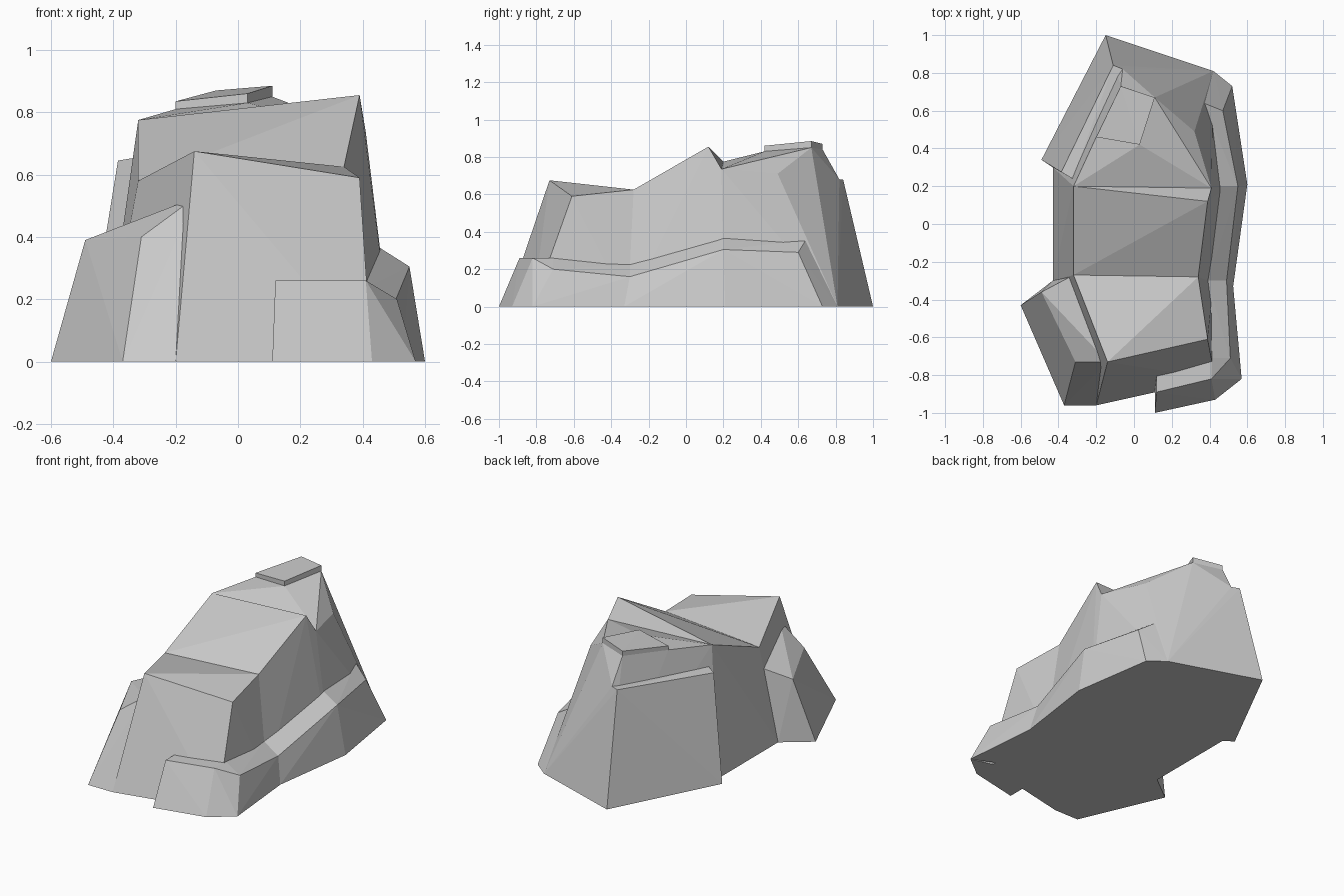
import bpy
import bmesh

default_cube = bpy.data.objects.get("Cube")
if default_cube:
    bpy.data.objects.remove(default_cube, do_unlink=True)

# One plain stone colour
stone = bpy.data.materials.new("light grey stone")
stone.use_nodes = True
stone_colour = (0.6, 0.6, 0.6, 1)
stone.diffuse_color = stone_colour
shader = next(node for node in stone.node_tree.nodes if node.type == "BSDF_PRINCIPLED")
shader.inputs["Base Color"].default_value = stone_colour
shader.inputs["Roughness"].default_value = 0.9


def ground(x, y):
    return (x, y, 0)


def chunk(name, *corners):
    """Make a faceted stone block that wraps tightly around its corners."""
    bm = bmesh.new()
    for corner in corners:
        bm.verts.new(corner)
    hull = bmesh.ops.convex_hull(bm, input=bm.verts[:])
    spare = [v for v in hull["geom_interior"] if isinstance(v, bmesh.types.BMVert)]
    bmesh.ops.delete(bm, geom=spare, context="VERTS")
    bmesh.ops.recalc_face_normals(bm, faces=bm.faces[:])
    mesh = bpy.data.meshes.new(name)
    bm.to_mesh(mesh)
    bm.free()
    mesh.materials.append(stone)
    block = bpy.data.objects.new(name, mesh)
    bpy.context.collection.objects.link(block)
    return block


# Corners shared by neighbouring blocks
step_left, step_right = (-.32, -.27, .58), (.34, -.28, .625)
crest_left, crest_right = (-.32, .2, .775), (.39, .12, .855)
dip_right = (.41, .19, .735)
brow_lip = (-.14, -.73, .525)
shelf_near, shelf_far = (-.325, .24, .655), (-.06, .82, .68)
foot_left_front, foot_left_back = ground(-.43, -.3), ground(-.43, .3)
foot_right_front, foot_right_back = ground(.42, -.31), ground(.5, .2)
foot_nose = ground(-.2, -.96)
foot_rear, foot_rear_right = ground(-.15, 1), ground(.42, .81)

# Low front mass with an upright brow above the sloping face
chunk("front_mass",
      foot_nose, ground(.43, -.82), foot_left_front, foot_right_front,
      brow_lip, (.39, -.61, .52), (-.14, -.73, .675), (.39, -.61, .59),
      step_left, step_right)

# Middle mass rising to the crest
chunk("middle_mass",
      foot_left_front, foot_right_front, foot_left_back, foot_right_back,
      step_left, step_right, crest_left, crest_right, dip_right)

# Rear mass sloping up to the summit
chunk("rear_mass",
      foot_left_back, foot_right_back, foot_rear, foot_rear_right,
      shelf_near, shelf_far, crest_left, dip_right,
      (.32, .49, .71), (.11, .67, .85), (.03, .42, .83),
      (-.2, .46, .81), (-.07, .73, .84))

# Shoulder boulder beside the front mass
chunk("left_shoulder",
      ground(-.6, -.43), ground(-.37, -.96), foot_nose, foot_left_front,
      (-.49, -.36, .39), (-.31, -.73, .4), brow_lip, (-.32, -.27, .455))

# Leaning buttress at the rear with a narrow shelf on top
chunk("rear_buttress",
      ground(-.49, .34), foot_rear, foot_left_back, foot_rear_right,
      (-.385, .275, .645), (-.11, .84, .68), shelf_near, shelf_far)

# Thin cap stone on the summit
cap_outline = [(-.2, .46, .835), (.03, .42, .86), (.11, .67, .885), (-.07, .73, .87)]
chunk("summit_cap", *cap_outline, *[(x, y, z - .04) for x, y, z in cap_outline])

# Winding side ledge: inner edge, outer edge and foot at each bend
ledge_bends = [
    [(.41, -.71, .26), (.51, -.71, .2), ground(.57, -.82)],
    [(.39, -.3, .225), (.49, -.3, .16), ground(.525, -.33)],
    [(.455, .2, .365), (.55, .2, .305), ground(.6, .21)],
    [(.37, .64, .355), (.47, .6, .29), ground(.52, .73)],
]
ledge_roots = [ground(.3, -.7), ground(.3, -.3), ground(.3, .2), foot_rear_right]
for index, part in enumerate(("front", "middle", "rear")):
    chunk("side_ledge_" + part,
          *ledge_bends[index], *ledge_bends[index + 1],
          ledge_roots[index], ledge_roots[index + 1])

# Block where the ledge turns the front corner
chunk("front_corner_block",
      *ledge_bends[0], ground(.11, -1), ground(.43, -.93), ground(.11, -.7),
      (.12, -.78, .26), (.12, -.89, .26), (.41, -.82, .26))
